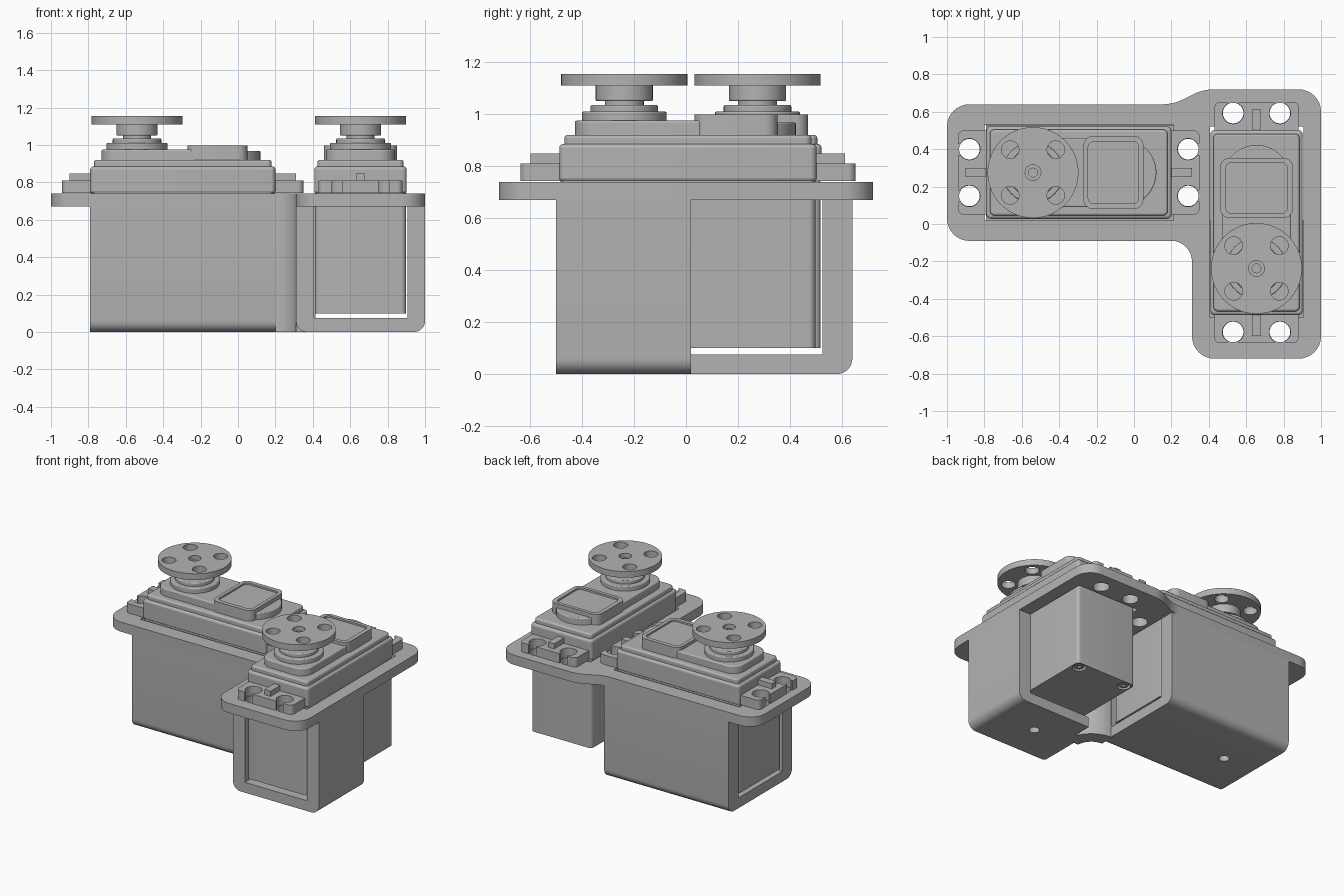
import bpy, bmesh, math
from mathutils import Vector, Matrix

if "Cube" in bpy.data.objects:
    bpy.data.objects.remove(bpy.data.objects["Cube"], do_unlink=True)

grey = bpy.data.materials.new("plain grey")
grey.use_nodes = True
COLOUR = (0.45, 0.45, 0.45, 1)
grey.diffuse_color = COLOUR
grey.node_tree.nodes["Principled BSDF"].inputs["Base Color"].default_value = COLOUR

# Axis maps from profile (u, v) and depth w to x, y, z
ALONG_Z = lambda u, v, w: (u, v, w)
ALONG_X = lambda u, v, w: (w, u, v)
ALONG_Y = lambda u, v, w: (u, w, v)


def fillet(corners, steps=8):
    """Round each (x, y, radius) corner of an outline."""
    out = []
    n = len(corners)
    for i, (x, y, r) in enumerate(corners):
        p = Vector((x, y))
        if r == 0:
            out.append(p)
            continue
        u = (Vector(corners[i - 1][:2]) - p).normalized()
        v = (Vector(corners[(i + 1) % n][:2]) - p).normalized()
        half = u.angle(v) / 2
        c = p + (u + v).normalized() * r / math.sin(half)
        t = r / math.tan(half)
        a, b = p + u * t - c, p + v * t - c
        a0 = math.atan2(a.y, a.x)
        turn = (math.atan2(b.y, b.x) - a0 + math.pi) % (2 * math.pi) - math.pi
        for k in range(steps + 1):
            ang = a0 + turn * k / steps
            out.append(c + Vector((math.cos(ang), math.sin(ang))) * r)
    return out


def rect(x0, x1, y0, y1, r=0):
    return fillet([(x0, y0, r), (x1, y0, r), (x1, y1, r), (x0, y1, r)])


def circle(cx, cy, r, n=40):
    return [Vector((cx + r * math.cos(2 * math.pi * k / n),
                    cy + r * math.sin(2 * math.pi * k / n))) for k in range(n)]


def prism(name, pts, w0, w1, axes=ALONG_Z, bevel=0):
    """Extrude an outline between two depths."""
    bm = bmesh.new()
    low = [bm.verts.new(axes(p.x, p.y, w0)) for p in pts]
    high = [bm.verts.new(axes(p.x, p.y, w1)) for p in pts]
    bm.faces.new(low[::-1])
    bm.faces.new(high)
    for i in range(len(pts)):
        j = (i + 1) % len(pts)
        bm.faces.new((low[i], low[j], high[j], high[i]))
    bmesh.ops.recalc_face_normals(bm, faces=bm.faces)
    mesh = bpy.data.meshes.new(name)
    bm.to_mesh(mesh)
    bm.free()
    mesh.materials.append(grey)
    ob = bpy.data.objects.new(name, mesh)
    bpy.context.collection.objects.link(ob)
    if bevel:
        mod = ob.modifiers.new("soft edges", "BEVEL")
        mod.width, mod.segments, mod.limit_method = bevel, 3, "ANGLE"
        mod.angle_limit = math.radians(50)
    return ob


def activate(ob):
    bpy.ops.object.select_all(action="DESELECT")
    ob.select_set(True)
    bpy.context.view_layer.objects.active = ob


def cut(ob, cutters):
    """Subtract each cutter and discard it."""
    for c in cutters:
        mod = ob.modifiers.new("cut", "BOOLEAN")
        mod.operation, mod.solver, mod.object = "DIFFERENCE", "EXACT", c
        activate(ob)
        bpy.ops.object.modifier_apply(modifier=mod.name)
        bpy.data.objects.remove(c, do_unlink=True)
    return ob


def finish(ob, place=None):
    activate(ob)
    bpy.ops.object.shade_smooth_by_angle(angle=math.radians(35))
    if place is not None:
        ob.matrix_world = place


# ---- Bracket: top plate ----
outline = fillet([(-1, -.09, .12), (.31, -.09, .11), (.31, -.72, .12), (1, -.72, .12),
                  (1, .72, .12), (.37, .72, .25), (.21, .64, .25), (-1, .64, .12)])
plate = prism("bracket_plate", outline, .67, .74)
holes = [(x, y) for x in (-.88, .29) for y in (.15, .40)]
holes += [(x, y) for x in (.53, .78) for y in (-.577, .593)]
cut(plate, [prism("cutter", rect(-.80, .21, .02, .53), .5, .9),
            prism("cutter", rect(.405, .905, -.50, .52), .5, .9)]
    + [prism("cutter", circle(x, y, .055), .5, .9) for x, y in holes])
finish(plate)


# ---- Bracket: two open-ended channels under the plate ----
def channel_profile(a, b):
    return fillet([(a, 0, .06), (b, 0, .06), (b, .672, 0), (a, .672, 0)])


long_channel = prism("long_channel", channel_profile(-.09, .64), -.79, .21, ALONG_X)
cut(long_channel, [prism("cutter", rect(.02, .525, .075, 1), -1, .5, ALONG_X),
                   prism("cutter", circle(-.54, .275, .035), -.2, .2)])
finish(long_channel)

short_channel = prism("short_channel", channel_profile(.31, 1), -.50, .02, ALONG_Y)
cut(short_channel, [prism("cutter", rect(.405, .905, .075, 1), -1, .5, ALONG_Y),
                    prism("cutter", rect(.2, .405, -.2, .2), -.5, 1),
                    prism("cutter", circle(.655, -.24, .035), -.2, .2)])
finish(short_channel)

# Curved wall joining the channels
arc = [k * math.pi / 16 for k in range(9)]
ring = [Vector((.2 + r * math.cos(a), -.2 + r * math.sin(a)))
        for r, seq in ((.11, arc), (.215, arc[::-1])) for a in seq]
finish(prism("channel_corner", ring, 0, .672))


# ---- Servo motor, long side on local x, output shaft towards -x ----
def servo(prefix, place):
    parts = []

    def add(name, pts, z0, z1, bevel=0):
        ob = prism(prefix + "_" + name, pts, z0, z1, bevel=bevel)
        parts.append(ob)
        return ob

    # Case with corner pockets and screws underneath
    corners = [(x, y) for x in (-.44, .44) for y in (-.19, .19)]
    body = add("body", rect(-.49, .49, -.243, .243, .025), .10, .80)
    cut(body, [prism("cutter", circle(x, y, .045, 24), .05, .125) for x, y in corners])
    for x, y in corners:
        screw = add("case_screw", circle(x, y, .032, 24), .105, .13)
        cut(screw, [prism("cutter", circle(x, y, .015, 6), .05, .118)])

    # Stepped lid
    add("lid_lower", rect(-.495, .495, -.247, .247, .025), .74, .885, .015)
    add("lid_upper", rect(-.475, .475, -.23, .23, .025), .87, .92, .012)
    add("gear_cover", rect(-.435, .345, -.185, .185, .09), .91, .975, .008)
    add("gear_bump", circle(.235, 0, .18), .91, .968, .006)
    pad = add("cover_pad", rect(.025, .345, -.195, .195, .05), .92, .998)
    cut(pad, [prism("cutter", rect(.05, .32, -.165, .165, .03), .985, 1.1)])

    # Mounting tabs with open screw slots and stiffening ribs
    tabs = add("mounting_tabs", rect(-.645, .645, -.225, .225, .03), .742, .81)
    cutters = []
    for s in (-1, 1):
        for y in (-.125, .125):
            cutters.append(prism("cutter", circle(s * .585, y, .057, 32), .7, .9))
            cutters.append(prism("cutter", rect(*sorted((s * .60, s * .7)),
                                                y - .03, y + .03), .7, .9))
    cut(tabs, cutters)
    for s in (-1, 1):
        add("tab_rib", rect(*sorted((s * .48, s * .605)), -.025, .025), .80, .848)

    # Output shaft stack
    hx = -.245
    for name, r, z0, z1 in (("shaft_collar", .163, .96, 1.01), ("shaft_ring", .13, 1.0, 1.035),
                            ("shaft_neck", .075, 1.02, 1.07), ("horn_hub", .11, 1.05, 1.115)):
        add(name, circle(hx, 0, r), z0, z1, .006)

    # Round horn with four holes and a centre screw
    horn = add("horn_disc", circle(hx, 0, .243, 64), 1.11, 1.155)
    cut(horn, [prism("cutter", circle(hx + a * .122, b * .122, .047, 32), 1, 1.3)
               for a in (-1, 1) for b in (-1, 1)]
        + [prism("cutter", circle(hx, 0, .042, 32), 1, 1.3)])
    mod = horn.modifiers.new("soft edges", "BEVEL")
    mod.width, mod.segments, mod.limit_method = .004, 2, "ANGLE"
    add("horn_screw", circle(hx, 0, .026, 24), 1.10, 1.13)

    for ob in parts:
        finish(ob, place)


servo("long_servo", Matrix.Translation((-.295, .275, 0)))
servo("cross_servo", Matrix.Translation((.655, .0075, 0)) @ Matrix.Rotation(math.pi / 2, 4, "Z"))
bpy.ops.object.select_all(action="DESELECT")
